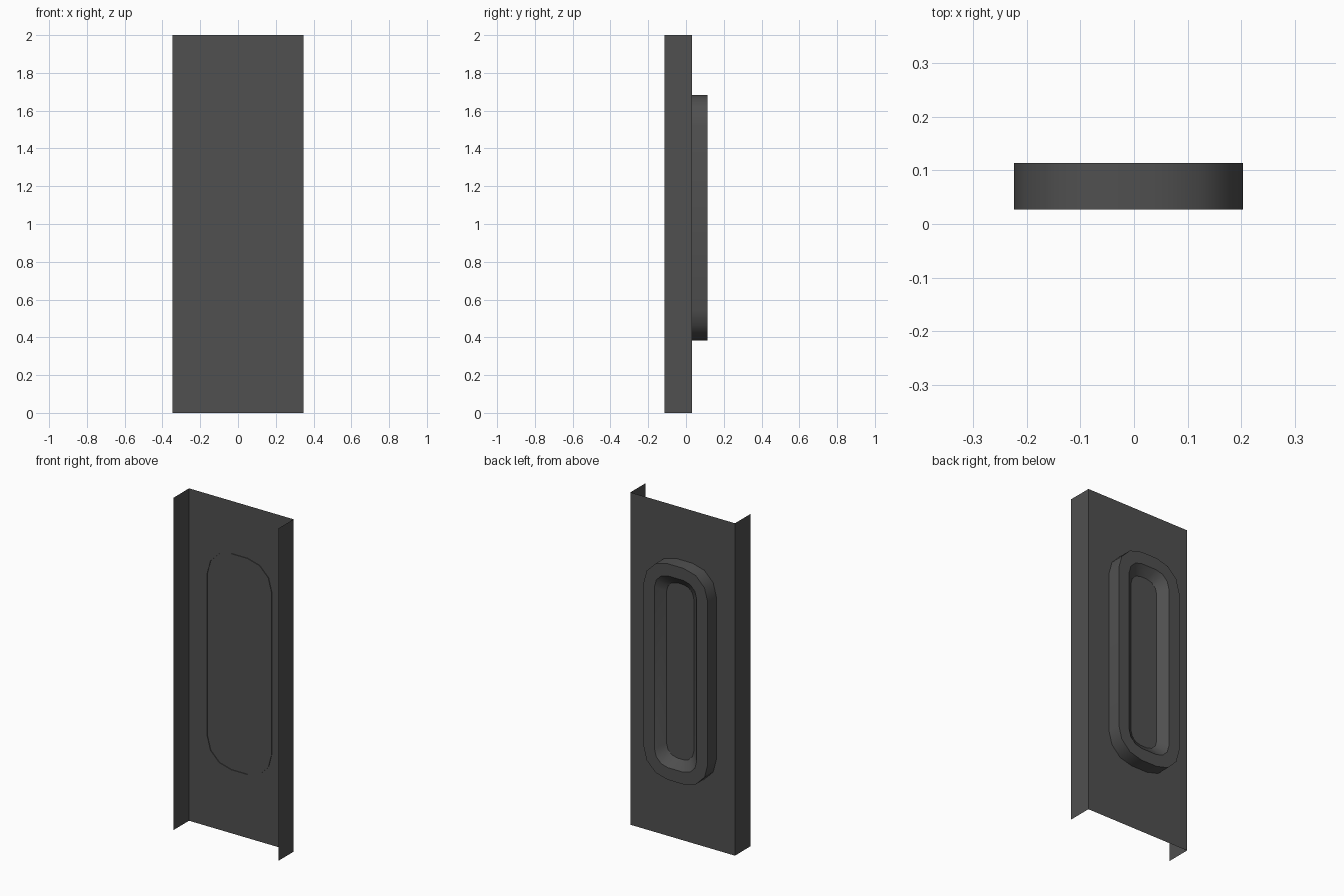
import bpy, bmesh, math
from mathutils import Vector

if "Cube" in bpy.data.objects:
    bpy.data.objects.remove(bpy.data.objects["Cube"])

grey = bpy.data.materials.new("dark_grey")
grey.diffuse_color = (0.08, 0.08, 0.08, 1)
grey.use_nodes = True
grey.node_tree.nodes["Principled BSDF"].inputs["Base Color"].default_value = grey.diffuse_color


def make_object(name, bm):
    mesh = bpy.data.meshes.new(name)
    bm.to_mesh(mesh)
    bm.free()
    obj = bpy.data.objects.new(name, mesh)
    bpy.context.collection.objects.link(obj)
    mesh.materials.append(grey)
    return obj


def rounded_loop(bm, y, inset, radius, steps=3):
    """Upright rounded rectangle, inset from the outer outline."""
    cx, cz, hw, hh = -0.0105, 1.034, 0.2138 - inset, 0.65 - inset
    verts = []
    for q, (sx, sz) in enumerate([(1, 1), (-1, 1), (-1, -1), (1, -1)]):
        for i in range(steps + 1):
            a = math.pi / 2 * (q + i / steps)
            verts.append(bm.verts.new((cx + sx * (hw - radius) + radius * math.cos(a), y,
                                       cz + sz * (hh - radius) + radius * math.sin(a))))
    return verts


# Thin sheet panel with two side flanges
bm = bmesh.new()
profile = [(-0.348, -0.114), (-0.348, 0.0315), (0.348, 0.0315), (0.348, -0.114)]
low = [bm.verts.new((x, y, 0)) for x, y in profile]
high = [bm.verts.new((x, y, 2)) for x, y in profile]
for i in range(3):
    bm.faces.new((low[i], high[i], high[i + 1], low[i + 1]))
make_object("channel_panel", bm)

# Raised rounded frame with a sloped recess, open where it meets the panel
bm = bmesh.new()
loops = [rounded_loop(bm, y, inset, r) for y, inset, r in
         [(0.0275, 0, 0.16), (0.114, 0, 0.16), (0.114, 0.073, 0.09), (0.07, 0.123, 0.07)]]
for a, b in zip(loops, loops[1:]):
    for i in range(len(a)):
        j = (i + 1) % len(a)
        bm.faces.new((a[i], b[i], b[j], a[j]))
bm.faces.new(loops[-1])
bmesh.ops.recalc_face_normals(bm, faces=bm.faces)
# Make sure the recess floor faces the back
bm.faces.ensure_lookup_table()
if bm.faces[-1].normal.y < 0:
    bmesh.ops.reverse_faces(bm, faces=bm.faces)
frame = make_object("recessed_frame", bm)
bpy.context.view_layer.objects.active = frame
frame.select_set(True)
bpy.ops.object.shade_smooth_by_angle(angle=math.radians(35))
